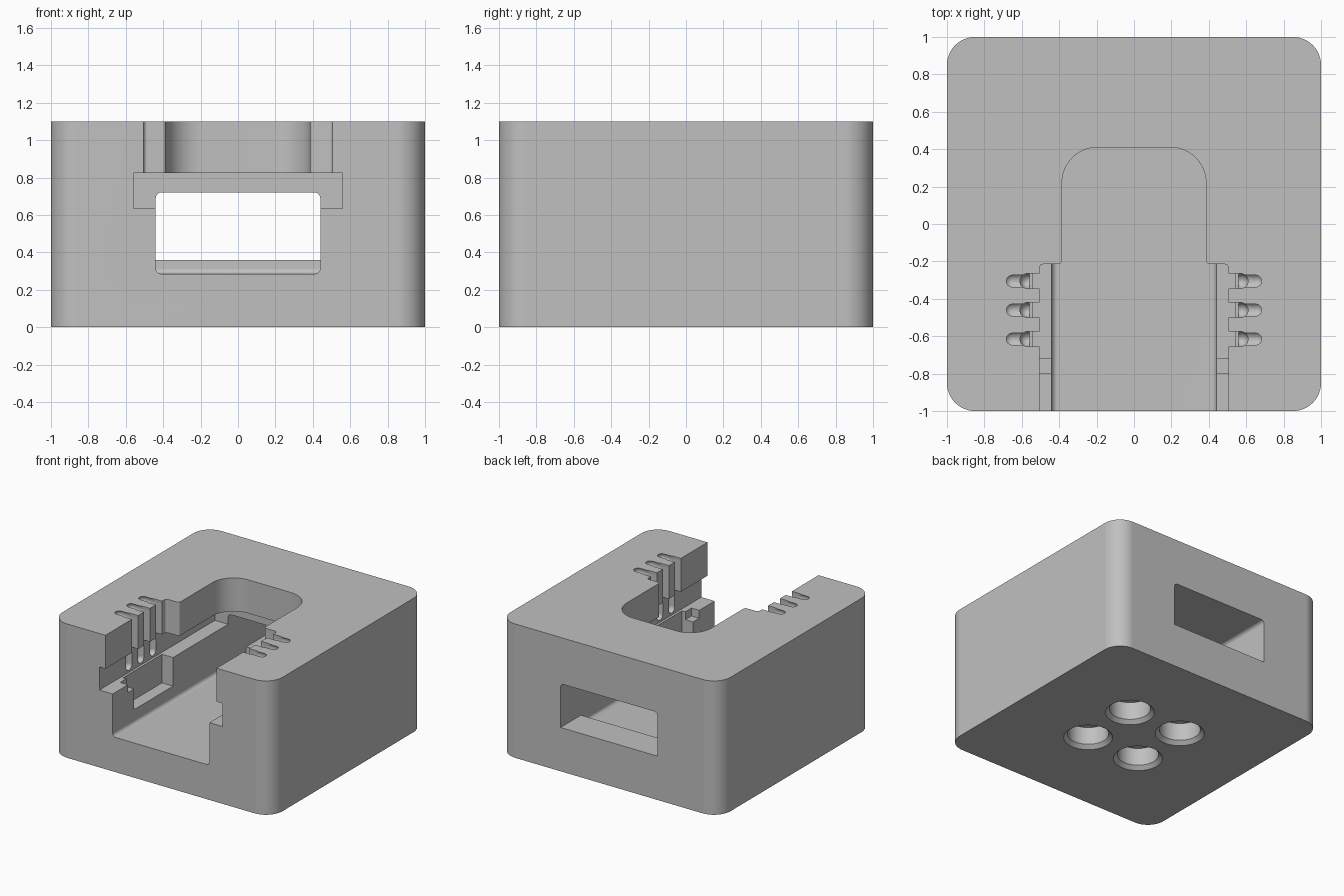
import bpy, bmesh, math
from mathutils import Vector, Matrix

if "Cube" in bpy.data.objects:
    bpy.data.objects.remove(bpy.data.objects["Cube"])

grey = bpy.data.materials.new("plain_grey")
grey.use_nodes = True
grey.diffuse_color = (0.53, 0.53, 0.53, 1)
grey.node_tree.nodes["Principled BSDF"].inputs["Base Color"].default_value = grey.diffuse_color


def finish(name, bm):
    bmesh.ops.recalc_face_normals(bm, faces=bm.faces[:])
    mesh = bpy.data.meshes.new(name)
    bm.to_mesh(mesh)
    bm.free()
    obj = bpy.data.objects.new(name, mesh)
    bpy.context.collection.objects.link(obj)
    mesh.materials.append(grey)
    return obj


def prism(points, axis, low, high):
    """Extrude a 2D outline along x (points are y, z) or z (points are x, y)."""
    bm = bmesh.new()
    place = (lambda a, b: (low, a, b)) if axis == "x" else (lambda a, b: (a, b, low))
    face = bm.faces.new([bm.verts.new(place(a, b)) for a, b in points])
    new = bmesh.ops.extrude_face_region(bm, geom=[face])["geom"]
    step = Vector((high - low, 0, 0)) if axis == "x" else Vector((0, 0, high - low))
    bmesh.ops.translate(bm, vec=step, verts=[g for g in new if isinstance(g, bmesh.types.BMVert)])
    return bm


def arc(cx, cy, r, start, end, n=12):
    return [(cx + r * math.cos(math.radians(start + (end - start) * i / n)),
             cy + r * math.sin(math.radians(start + (end - start) * i / n))) for i in range(n + 1)]


def box(x0, x1, y0, y1, z0, z1):
    return prism([(x0, y0), (x1, y0), (x1, y1), (x0, y1)], "z", z0, z1)


def capsule(start, end, r):
    """Round-ended rod between two points."""
    a, b = Vector(start), Vector(end)
    bm = bmesh.new()
    bmesh.ops.create_uvsphere(bm, u_segments=20, v_segments=10, radius=r)
    top = [v for v in bm.verts if v.co.z > 0.0001]
    mid = [e for e in bm.edges if all(abs(v.co.z) < 0.0001 for v in e.verts)]
    # Stretch the sphere at its equator
    bmesh.ops.split_edges(bm, edges=mid)
    upper = {v for t in top for e in t.link_edges for v in e.verts}
    for v in upper:
        v.co.z += (b - a).length
    loops = [e for e in bm.edges if e.is_boundary]
    bmesh.ops.bridge_loops(bm, edges=loops)
    turn = Vector((0, 0, 1)).rotation_difference(b - a).to_matrix().to_4x4()
    bmesh.ops.transform(bm, matrix=Matrix.Translation(a) @ turn, verts=bm.verts[:])
    return bm


# Block with rounded upright corners
R = 0.15
c = 1 - R
outline = arc(c, c, R, 0, 90) + arc(-c, c, R, 90, 180) + arc(-c, -c, R, 180, 270) + arc(c, -c, R, 270, 360)
body = finish("block_body", prism(outline, "z", 0, 1.1))

cutters = []

# Lower channel and rear window as one stepped side profile
side = [(-1.1, 0.285), (0.735, 0.285), (0.735, 0.36), (1.1, 0.36), (1.1, 0.72), (-1.1, 0.72)]
channel = prism(side, "x", -0.44, 0.44)


def is_rounded(e):
    p, q = (v.co for v in e.verts)
    level = abs(p.z - q.z) < 0.001
    along = abs(p.y - q.y) > 0.5 and abs(p.x - q.x) < 0.001
    floor_back = p.z < 0.3 and abs(p.y - 0.735) < 0.001 and abs(q.y - 0.735) < 0.001
    return level and ((along and (p.z < 0.3 or p.z > 0.7)) or floor_back)


bmesh.ops.bevel(channel, geom=[e for e in channel.edges if is_rounded(e)], offset=0.03,
                segments=5, profile=0.5, affect="EDGES")
cutters.append(channel)

# Wide sliding slot
cutters.append(box(-0.56, 0.56, -1.1, 0.5, 0.635, 0.825))

# Top opening: wide mouth, narrower rounded back
mouth = [(-0.53, -1.1), (0.53, -1.1), (0.53, -1)] + arc(0.525, -0.985, 0.02, 225, 180, 4)
half = [(0.505, -1.1), (0.505, -0.235)] + arc(0.485, -0.235, 0.02, 0, 90, 4)
half += arc(0.405, -0.195, 0.02, 270, 180, 4) + arc(0.195, 0.22, 0.19, 0, 90)
opening = half + [(-x, y) for x, y in reversed(half)]
cutters.append(prism(opening, "z", 0.75, 1.2))

for s in (-1, 1):
    # Lowered side shelf, with a small step in front of it
    a, b = sorted((s * 0.3, s * 0.54))
    cutters.append(box(a, b, -0.72, -0.215, 0.4, 0.7))
    a, b = sorted((s * 0.31, s * 0.51))
    cutters.append(box(a, b, -0.8, -0.65, 0.57, 0.71))
    # Wire grooves: upright round slot plus a shallow channel on top
    for y in (-0.305, -0.46, -0.615):
        cutters.append(capsule((s * 0.57, y, 0.69), (s * 0.57, y, 1.25), 0.04))
        a, b = sorted((s * 0.45, s * 0.57))
        cutters.append(box(a, b, y - 0.0395, y + 0.0395, 0.78, 1.22))
        cutters.append(capsule((s * 0.4, y, 1.075), (s * 0.65, y, 1.075), 0.041))

# Round countersunk sockets in the underside
for x in (-0.245, 0.245):
    for y in (-0.245, 0.245):
        for r0, r1, z0, z1 in ((0.155, 0.155, -0.1, 0.175), (0.22, 0.155, -0.035, 0.03)):
            bm = bmesh.new()
            bmesh.ops.create_cone(bm, cap_ends=True, segments=40, radius1=r0, radius2=r1, depth=z1 - z0,
                                  matrix=Matrix.Translation((x, y, (z0 + z1) / 2)))
            cutters.append(bm)

# Cut everything out of the block
bpy.context.view_layer.objects.active = body
for bm in cutters:
    tool = finish("cutter", bm)
    tool.hide_render = True
    mod = body.modifiers.new("cut", "BOOLEAN")
    mod.operation, mod.solver, mod.object = "DIFFERENCE", "EXACT", tool
    bpy.ops.object.modifier_apply(modifier=mod.name)
    bpy.data.objects.remove(tool)

for o in bpy.context.selected_objects:
    o.select_set(False)
body.select_set(True)
bpy.ops.object.shade_smooth_by_angle(angle=math.radians(30))
weight = body.modifiers.new("even_shading", "WEIGHTED_NORMAL")
weight.keep_sharp = True
